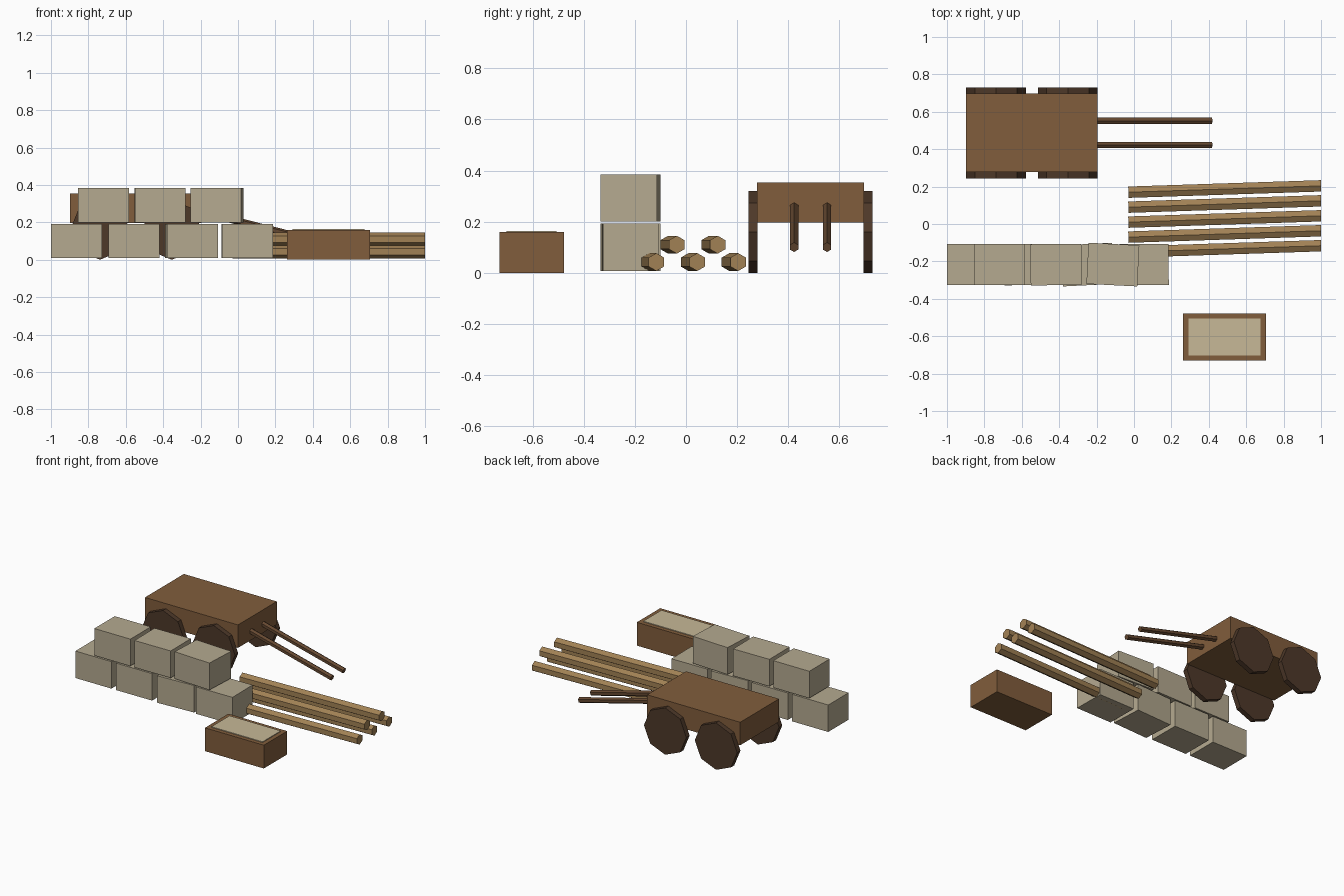
import bpy
from math import pi, atan2, hypot
from mathutils import Vector

if "Cube" in bpy.data.objects:
    bpy.data.objects.remove(bpy.data.objects["Cube"])


def material(name, rgb):
    m = bpy.data.materials.new(name)
    m.diffuse_color = (*rgb, 1)
    m.use_nodes = True
    m.node_tree.nodes["Principled BSDF"].inputs["Base Color"].default_value = m.diffuse_color
    return m


WOOD = material("brown_wood", (0.22, 0.11, 0.045))
DARK = material("dark_wood", (0.075, 0.04, 0.022))
SHAFT = material("shaft_wood", (0.13, 0.065, 0.03))
LOG = material("log_wood", (0.36, 0.22, 0.09))
STONE = material("pale_stone", (0.46, 0.40, 0.28))
SAND = material("mortar", (0.57, 0.48, 0.31))


def finish(name, mat):
    ob = bpy.context.object
    ob.name = name
    ob.data.materials.append(mat)
    return ob


def box(name, lo, hi, mat, turn=0):
    lo, hi = Vector(lo), Vector(hi)
    bpy.ops.mesh.primitive_cube_add(size=1, location=(lo + hi) / 2, rotation=(0, 0, turn))
    ob = finish(name, mat)
    ob.scale = hi - lo
    return ob


def pole(name, a, b, radius, mat):
    """Six-sided pole from a to b with one edge facing up."""
    a, b = Vector(a), Vector(b)
    d = b - a
    bpy.ops.mesh.primitive_cylinder_add(vertices=6, radius=radius, depth=d.length, location=(a + b) / 2)
    ob = finish(name, mat)
    # turn the mesh so a corner points along local x, which ends up vertical
    for v in ob.data.vertices:
        v.co = Vector((v.co.y, -v.co.x, v.co.z))
    ob.rotation_euler = (0, pi / 2 - atan2(d.z, hypot(d.x, d.y)), atan2(d.y, d.x))
    return ob


# Cart body
box("cart_body", (-0.897, 0.278, 0.197), (-0.195, 0.697, 0.354), WOOD)

# Eight-sided wheels
for x in (-0.738, -0.354):
    for y in (0.262, 0.713):
        bpy.ops.mesh.primitive_cylinder_add(vertices=8, radius=0.16, depth=0.035,
                                            location=(x, y, 0.16), rotation=(pi / 2, 0, 0))
        finish("cart_wheel", DARK)

# Pulling shafts
for y in (0.423, 0.552):
    pole("cart_shaft", (-0.21, y, 0.259), (0.415, y, 0.100), 0.019, SHAFT)

# Stone blocks in two courses: centre x, slight turn
courses = [
    (0.008, [(-0.863, 0), (-0.557, 0.005), (-0.248, 0.05), (0.049, 0.01)]),
    (0.200, [(-0.720, 0), (-0.417, 0.01), (-0.113, -0.05)]),
]
for z, blocks in courses:
    for x, turn in blocks:
        box("stone_block", (x - 0.136, -0.327, z), (x + 0.136, -0.107, z + 0.184), STONE, turn)

# Stacked logs, alternating lower and upper layer
for i in range(5):
    y = 0.187 - 0.08 * i
    z = 0.11 if i % 2 else 0.042
    pole("log", (-0.03, y - 0.017, z), (1.0, y + 0.017, z), 0.035, LOG)

# Mortar trough with its filling
box("trough", (0.262, -0.73, 0), (0.706, -0.478, 0.159), WOOD)
box("trough_filling", (0.291, -0.702, 0.12), (0.677, -0.506, 0.164), SAND)
